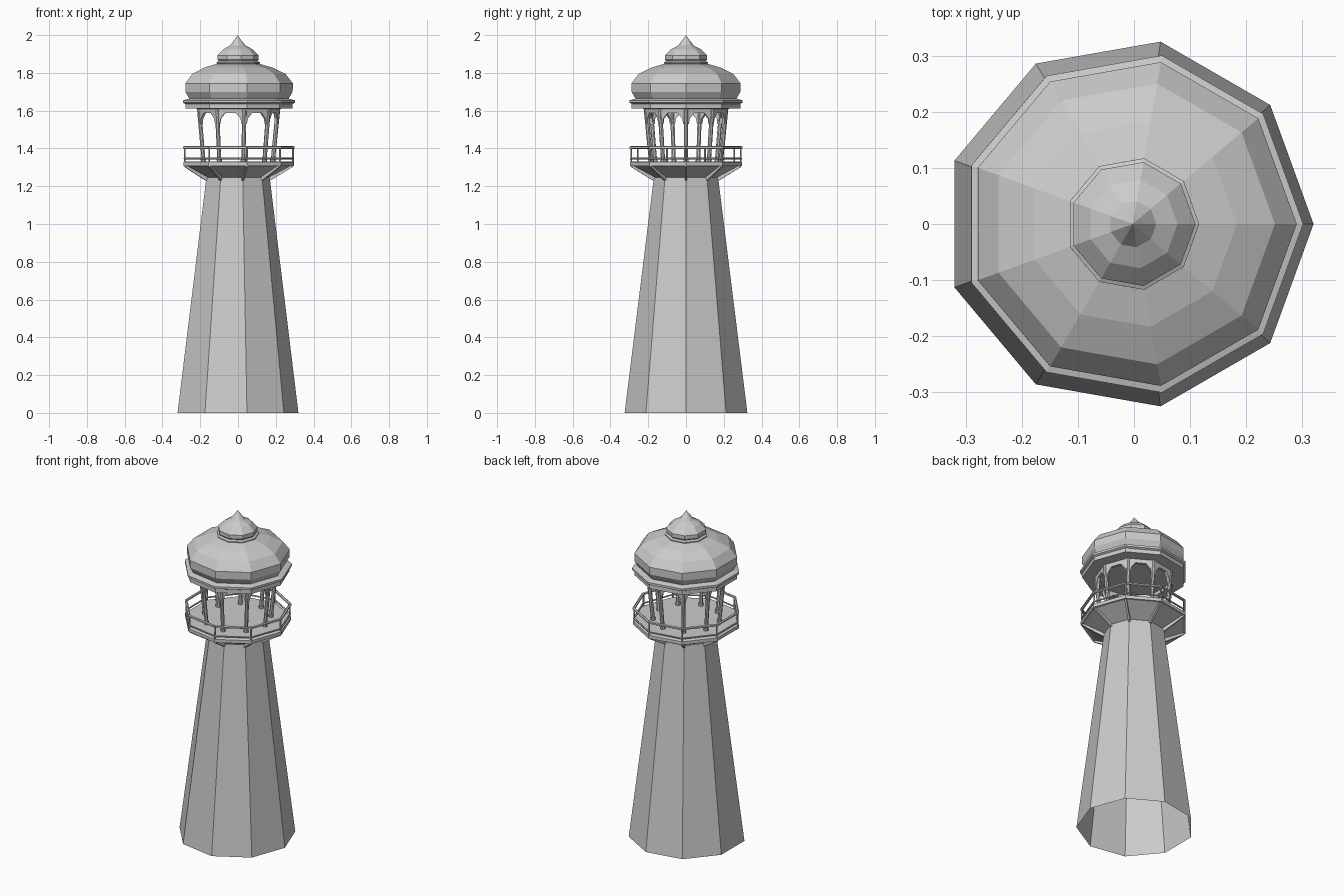
import bpy, bmesh, math
from mathutils import Vector

if "Cube" in bpy.data.objects:
    bpy.data.objects.remove(bpy.data.objects["Cube"])

N = 9  # nine-sided plan, one corner pointing along +x


def pt(r, i, z):
    """Corner i of the nine-sided ring of radius r at height z (axis leans very slightly)."""
    a = math.radians(40 * i)
    return Vector((-0.01 + 0.004 * z + r * math.cos(a), r * math.sin(a), z))


def finish(name, bm):
    bmesh.ops.recalc_face_normals(bm, faces=bm.faces)
    me = bpy.data.meshes.new(name)
    bm.to_mesh(me)
    bm.free()
    ob = bpy.data.objects.new(name, me)
    bpy.context.collection.objects.link(ob)
    return ob


def lathe(name, profile, cap_bottom=True, cap_top=True):
    """Sweep a (radius, z) profile around the nine corners."""
    bm = bmesh.new()
    rings = [[bm.verts.new(pt(r, i, z)) for i in range(N)] for r, z in profile]
    for a, b in zip(rings, rings[1:]):
        for i in range(N):
            j = (i + 1) % N
            bm.faces.new((a[i], a[j], b[j], b[i]))
    if cap_bottom:
        bm.faces.new(rings[0][::-1])
    if cap_top:
        bm.faces.new(rings[-1])
    bmesh.ops.remove_doubles(bm, verts=bm.verts, dist=1e-5)
    return finish(name, bm)


def beam(bm, p, q, r1, r2, sides):
    """Straight tapered bar from p to q."""
    d = q - p
    m = d.to_track_quat('Z', 'Y').to_matrix().to_4x4()
    m.translation = (p + q) / 2
    bmesh.ops.create_cone(bm, cap_ends=True, segments=sides, radius1=r1,
                          radius2=r2, depth=d.length, matrix=m)


def prism(bm, points, offset):
    """Flat outline thickened by an offset vector."""
    a = [bm.verts.new(p - offset / 2) for p in points]
    b = [bm.verts.new(p + offset / 2) for p in points]
    bm.faces.new(a)
    bm.faces.new(b[::-1])
    for i in range(len(a)):
        j = (i + 1) % len(a)
        bm.faces.new((a[i], a[j], b[j], b[i]))


# Hollow tapered tower, open underneath
lathe("tower", [(0.33, 0), (0.173, 1.245)], False, False)

# Gallery deck with flared underside
lathe("gallery_deck", [(0.165, 1.245), (0.285, 1.308), (0.302, 1.308),
                       (0.302, 1.328), (0.29, 1.332)])

# Triangular brackets under each deck corner
bm = bmesh.new()
for i in range(N):
    a = math.radians(40 * i)
    side = Vector((-math.sin(a), math.cos(a), 0)) * 0.012
    prism(bm, [pt(0.16, i, 1.225), pt(0.18, i, 1.232), pt(0.295, i, 1.302),
               pt(0.295, i, 1.31), pt(0.16, i, 1.31)], side)
finish("gallery_brackets", bm)

# Railing: corner posts and two rails
bm = bmesh.new()
for i in range(N):
    beam(bm, pt(0.295, i, 1.32), pt(0.295, i, 1.405), 0.005, 0.005, 6)
    for z, r in ((1.405, 0.008), (1.346, 0.005)):
        beam(bm, pt(0.297, i, z), pt(0.297, i + 1, z), r, r, 6)
finish("gallery_railing", bm)

# Lantern columns leaning outwards, with small feet
bm = bmesh.new()
for i in range(N):
    beam(bm, pt(0.188, i, 1.325), pt(0.216, i, 1.615), 0.011, 0.012, 8)
    beam(bm, pt(0.188, i, 1.325), pt(0.190, i, 1.35), 0.014, 0.014, 8)
finish("lantern_columns", bm)

# Arched panels between the column heads
bm = bmesh.new()
outline = [(0, 1.615), (0, 1.525), (0.09, 1.53), (0.13, 1.558), (0.3, 1.587),
           (0.7, 1.587), (0.87, 1.558), (0.91, 1.53), (1, 1.525), (1, 1.615)]
for i in range(N):
    a = math.radians(40 * i + 20)
    out = Vector((math.cos(a), math.sin(a), 0)) * 0.015
    pts = []
    for t, z in outline:
        r = 0.188 + 0.028 * (z - 1.325) / 0.29
        pts.append(pt(r, i, z).lerp(pt(r, i + 1, z), t))
    prism(bm, pts, out)
finish("lantern_arches", bm)

# Stepped cornice
lathe("cornice", [(0.225, 1.61), (0.293, 1.612), (0.293, 1.636), (0.305, 1.642),
                  (0.305, 1.655), (0.27, 1.664)])

# Main bulbous dome
lathe("dome", [(0.262, 1.655), (0.272, 1.665), (0.293, 1.70), (0.293, 1.745),
               (0.254, 1.795), (0.186, 1.828), (0.11, 1.85)])

# Small cupola with pointed tip
lathe("cupola", [(0.11, 1.845), (0.119, 1.85), (0.119, 1.856), (0.106, 1.862),
                 (0.112, 1.87), (0.112, 1.893), (0.08, 1.925), (0.042, 1.945),
                 (0.018, 1.975), (0.0, 2.0)], True, False)
